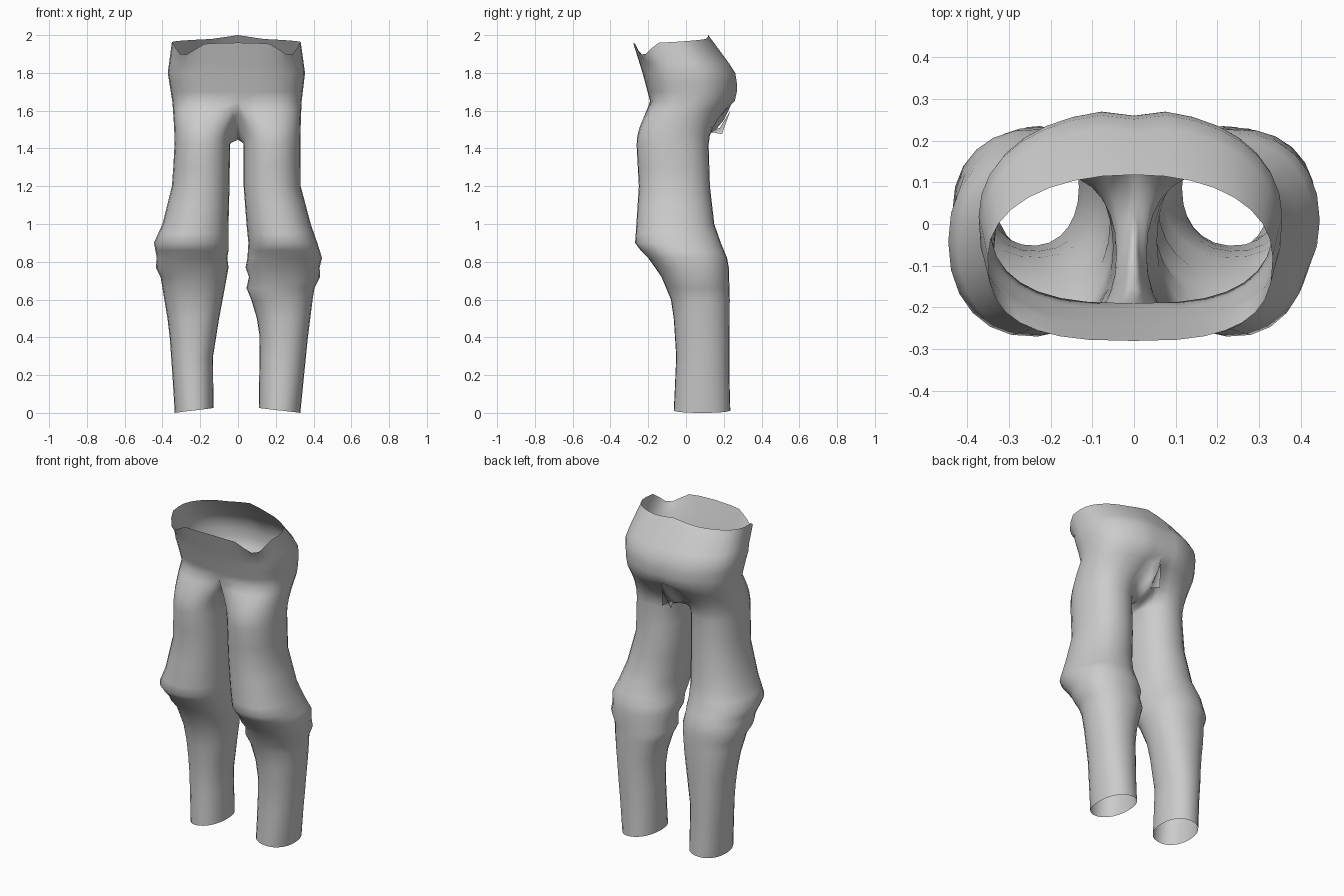
import bpy, bmesh, math

if "Cube" in bpy.data.objects:
    bpy.data.objects.remove(bpy.data.objects["Cube"])

cloth = bpy.data.materials.new("grey_cloth")
cloth.diffuse_color = (0.6, 0.6, 0.6, 1)
cloth.use_nodes = True
cloth.node_tree.nodes["Principled BSDF"].inputs["Base Color"].default_value = cloth.diffuse_color


def interp(table, v):
    """Piecewise linear lookup in ascending (key, value) pairs."""
    if v <= table[0][0]:
        return table[0][1]
    for (a, p), (b, q) in zip(table, table[1:]):
        if v <= b:
            return p + (q - p) * (v - a) / (b - a)
    return table[-1][1]


def power(v, e):
    return math.copysign(abs(v) ** e, v)


# Silhouette profiles by height: outer and inner seams of each leg, front and back
OUTER = {
    1: [(0, .33), (.2, .35), (.4, .37), (.6, .395), (.66, .405), (.72, .435), (.77, .432), (.82, .445),
        (.9, .42), (1, .385), (1.2, .332), (1.4, .33), (1.65, .337), (1.8, .355), (1.96, .332)],
    -1: [(0, .335), (.2, .347), (.45, .365), (.6, .39), (.72, .41), (.77, .435), (.82, .43), (.9, .445),
         (1, .40), (1.2, .35), (1.4, .335), (1.65, .348), (1.8, .372), (1.96, .35)],
}
INNER = {
    1: [(0, .11), (.4, .115), (.5, .1), (.6, .07), (.66, .045), (.72, .058), (.77, .04), (.82, .05),
        (.9, .055), (1, .045), (1.2, .03), (1.42, .03)],
    -1: [(0, .13), (.3, .132), (.5, .1), (.66, .07), (.77, .05), (.82, .057), (.86, .05),
         (1, .05), (1.2, .045), (1.42, .042)],
}
FRONT = [(0, -.065), (.3, -.052), (.5, -.065), (.6, -.08), (.72, -.13), (.82, -.2), (.86, -.24),
         (.9, -.27), (1, -.263), (1.2, -.25), (1.42, -.262), (1.65, -.19), (1.8, -.23), (1.96, -.28)]
BACK = [(0, .235), (.2, .23), (.6, .232), (.77, .227), (.82, .218), (.9, .185), (1, .15), (1.2, .127),
        (1.42, .12), (1.65, .262), (1.72, .278), (1.8, .265), (1.9, .2), (1.96, .118)]
# Wavy waist height by angle from front centre to back centre
RIM = [(-90, 1.96), (-68, 1.955), (-48, 1.9), (-38, 1.89), (-12, 1.96), (30, 1.97), (70, 1.98), (90, 2)]
# Crotch seam from back to front (y, z)
CROTCH = [(.2, 1.55), (.15, 1.49), (.09, 1.46), (.03, 1.445), (-.04, 1.47), (-.1, 1.52), (-.15, 1.59)]
N = 16


def hip_row(side, z, rim=False):
    """Half ring round the hips, front centre to back centre."""
    w, f, b = interp(OUTER[side], z), interp(FRONT, z), interp(BACK, z)
    row = []
    for j in range(N + 1):
        deg = -90 + 180 * j / N
        t = math.radians(deg)
        e = 2 / (2.8 if deg < 0 else 2.15)
        x = 0 if j in (0, N) else side * w * abs(math.cos(t)) ** e
        y = (f + b) / 2 + (b - f) / 2 * power(math.sin(t), e)
        if j == N and not rim:
            y -= .014          # centre back groove
        row.append((x, y, interp(RIM, deg) if rim else z))
    return row


def leg_ring(side, z):
    """Closed ring round one leg, starting at the inner front."""
    o, i = interp(OUTER[side], z), interp(INNER[side], z)
    f, b = interp(FRONT, z), interp(BACK, z)
    degs = [-125 + 250 * j / N for j in range(N + 1)] + [125 + 13.75 * k for k in range(1, 8)]
    ring = []
    for d in degs:
        c, s = math.cos(math.radians(d)), math.sin(math.radians(d))
        x = (o + i) / 2 + (o - i) / 2 * power(c, .92)
        y = (f + b) / 2 + (b - f) / 2 * power(s, .92)
        ring.append((side * x, y, z if z > 0 else .013 * (1 - c)))
    return ring


def loft(bm, rows, closed, side):
    made = [[bm.verts.new(p) for p in row] for row in rows]
    for up, low in zip(made, made[1:]):
        n = len(up)
        for i in range(n if closed else n - 1):
            k = (i + 1) % n
            face = [low[i], low[k], up[k], up[i]]
            bm.faces.new(face if side > 0 else face[::-1])


def finish(bm, name):
    mesh = bpy.data.meshes.new(name)
    bm.to_mesh(mesh)
    bm.free()
    for p in mesh.polygons:
        p.use_smooth = True
    mesh.materials.append(cloth)
    obj = bpy.data.objects.new(name, mesh)
    bpy.context.collection.objects.link(obj)


# Trousers: open hip shell joined to two open legs along the crotch seam
bm = bmesh.new()
for side in (1, -1):
    hips = [hip_row(side, 1.96, True)] + [hip_row(side, z) for z in (1.85, 1.8, 1.75, 1.7, 1.65)]
    loft(bm, hips, False, side)
    top = hips[-1] + [(0, y, z) for y, z in CROTCH]
    thigh = leg_ring(side, 1.42)
    rings = [top]
    for f in (.2, .4, .6, .8):
        g = math.sin(f * math.pi / 2)
        rings.append([(a[0] + (b[0] - a[0]) * g, a[1] + (b[1] - a[1]) * g, a[2] + (b[2] - a[2]) * f)
                      for a, b in zip(top, thigh)])
    rings.append(thigh)
    for z in (1.3, 1.2, 1.1, 1, .95, .9, .86, .82, .77, .72, .66, .6, .5, .4, .3, .2, .1, 0):
        rings.append(leg_ring(side, z))
    loft(bm, rings, True, side)
bmesh.ops.remove_doubles(bm, verts=bm.verts, dist=.0005)
finish(bm, "trousers")

# Small loose fold of cloth under the seat
bm = bmesh.new()
ridge = [bm.verts.new(p) for p in ((0, .12, 1.49), (0, .18, 1.51), (0, .235, 1.6))]
for side in (1, -1):
    tip = bm.verts.new((side * .03, .19, 1.475))
    for a, b in zip(ridge, ridge[1:]):
        bm.faces.new((a, b, tip) if side < 0 else (b, a, tip))
finish(bm, "seat_fold")
